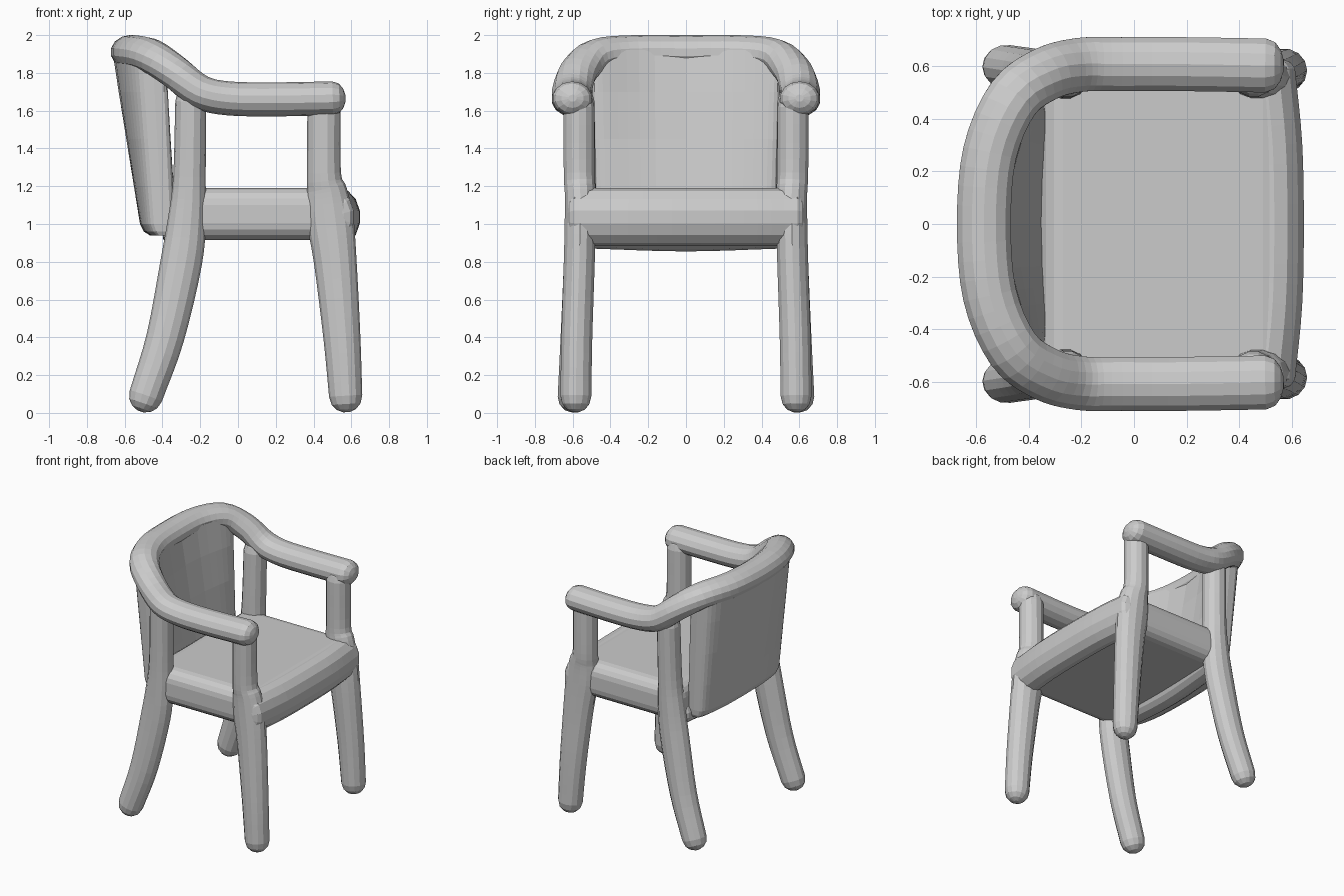
import bpy, bmesh, math
from mathutils import Vector

if "Cube" in bpy.data.objects:
    bpy.data.objects.remove(bpy.data.objects["Cube"])

GREY = (0.6, 0.6, 0.6, 1)
grey = bpy.data.materials.new("plain grey")
grey.diffuse_color = GREY
grey.use_nodes = True
grey.node_tree.nodes["Principled BSDF"].inputs["Base Color"].default_value = GREY


def finish(name, bm):
    bmesh.ops.recalc_face_normals(bm, faces=bm.faces)
    mesh = bpy.data.meshes.new(name)
    bm.to_mesh(mesh)
    bm.free()
    mesh.materials.append(grey)
    obj = bpy.data.objects.new(name, mesh)
    bpy.context.collection.objects.link(obj)
    return obj


def skin(name, rings):
    """Bridge a list of closed rings and cap both ends."""
    bm = bmesh.new()
    loops = [[bm.verts.new(p) for p in ring] for ring in rings]
    for a, b in zip(loops, loops[1:]):
        for i in range(len(a)):
            j = (i + 1) % len(a)
            bm.faces.new((a[i], a[j], b[j], b[i]))
    bm.faces.new(loops[0])
    bm.faces.new(loops[-1])
    return finish(name, bm)


def spline(points, steps):
    """Catmull-Rom through the points."""
    pts = [Vector(p) for p in points]
    pts = [2 * pts[0] - pts[1]] + pts + [2 * pts[-1] - pts[-2]]
    out = []
    for a, b, c, d in zip(pts, pts[1:], pts[2:], pts[3:]):
        for s in range(steps):
            t = s / steps
            out.append(0.5 * (2 * b + (c - a) * t + (2 * a - 5 * b + 4 * c - d) * t * t
                              + (3 * b - a - 3 * c + d) * t ** 3))
    return out + [pts[-2]]


def tube(name, path, wide, up, cap=0.07, steps=4, sides=14):
    """Sweep an ellipse along (x, y, z, height) points; ends are rounded."""
    pts = spline(path, steps)
    spots = []
    for i, p in enumerate(pts):
        tan = (pts[min(i + 1, len(pts) - 1)] - pts[max(i - 1, 0)]).to_3d().normalized()
        spots.append((p.to_3d(), tan, 1, p.w))
    first, last = spots[0], spots[-1]
    for a in (30, 55, 78):
        s, c = math.sin(math.radians(a)), math.cos(math.radians(a))
        spots.insert(0, (first[0] - first[1] * cap * s, first[1], c, first[3]))
        spots.append((last[0] + last[1] * cap * s, last[1], c, last[3]))
    rings = []
    for p, tan, k, high in spots:
        side = tan.cross(Vector(up)).normalized()
        top = side.cross(tan)
        rings.append([p + side * wide * k * math.cos(t) + top * high * k * math.sin(t)
                      for t in (math.tau * (n + 0.5) / sides for n in range(sides))])
    return skin(name, rings)


def power(v, e):
    return math.copysign(abs(v) ** e, v)


# Arms and back rail: one bent bar, mirrored about the middle
half = [(0.5, 0.602, 1.665), (0.2, 0.607, 1.66), (-0.05, 0.607, 1.665), (-0.2, 0.605, 1.70),
        (-0.335, 0.57, 1.805), (-0.46, 0.475, 1.89), (-0.548, 0.27, 1.91)]
rail = half + [(-0.57, 0, 1.91)] + [(x, -y, z) for x, y, z in reversed(half)]
tube("arm_and_back_rail", [p + (0.09,) for p in rail], 0.105, (0, 0, 1))

# Legs: each runs from the foot up to the arm, thickest beside the seat
FRONT_LEG = [(0.57, 0.583, 0.09, 0.088), (0.55, 0.578, 0.4, 0.098), (0.515, 0.565, 0.8, 0.113),
             (0.487, 0.56, 1.03, 0.124), (0.47, 0.56, 1.17, 0.108), (0.455, 0.565, 1.27, 0.09),
             (0.455, 0.567, 1.62, 0.088)]
REAR_LEG = [(-0.488, 0.597, 0.09, 0.09), (-0.385, 0.582, 0.4, 0.1), (-0.30, 0.565, 0.8, 0.11),
            (-0.27, 0.56, 1.03, 0.1), (-0.257, 0.56, 1.25, 0.086), (-0.25, 0.567, 1.65, 0.082)]
for side, s in (("left", 1), ("right", -1)):
    for name, path in (("front_leg_", FRONT_LEG), ("rear_leg_", REAR_LEG)):
        tube(name + side, [(x, s * y, z, h) for x, y, z, h in path], 0.084, (1, 0, 0), 0.088)

# Seat: a soft-edged slab
bm = bmesh.new()
bmesh.ops.create_cube(bm, size=1)
for v in bm.verts:
    v.co = Vector((0.11 + v.co.x * 0.94, v.co.y * 1.21, 1.052 + v.co.z * 0.275))
seat = finish("seat", bm)
bevel = seat.modifiers.new("soft_edges", "BEVEL")
bevel.width = 0.09
bevel.segments = 4

# Rolls along the front edge and under the rear edge of the seat
tube("seat_front_roll", [(x, y, 1.037, 0.153) for x, y in
                         ((0.5, -0.58), (0.527, -0.3), (0.533, 0), (0.527, 0.3), (0.5, 0.58))],
     0.115, (0, 0, 1), 0.05)
tube("seat_rear_roll", [(-0.29, -0.5, 0.96, 0.09), (-0.31, 0, 0.945, 0.09),
                        (-0.29, 0.5, 0.96, 0.09)], 0.09, (0, 0, 1), 0.05)

# Backrest: bowed section, thicker at its sides, leaning back and widening with height
COUNT = 40
rings = []
for z, shrink in ((0.94, 0.55), (0.96, 0.85), (1.0, 1), (1.2, 1), (1.45, 1), (1.7, 1), (1.92, 0.98)):
    lean = (z - 1.0) / 0.9
    ring = []
    for n in range(COUNT):
        t = math.tau * n / COUNT
        across = power(math.cos(t), 0.6)
        front = power(math.sin(t), 0.45)
        bow = (0.03 + 0.12 * max(lean, 0)) * (0.78 + 0.22 * front)
        x = -0.425 - 0.145 * lean + bow * across ** 2 + front * 0.094 * shrink
        ring.append((x, across * (0.45 + 0.03 * shrink + 0.025 * max(lean, 0)), z))
    rings.append(ring)
skin("backrest", rings)
